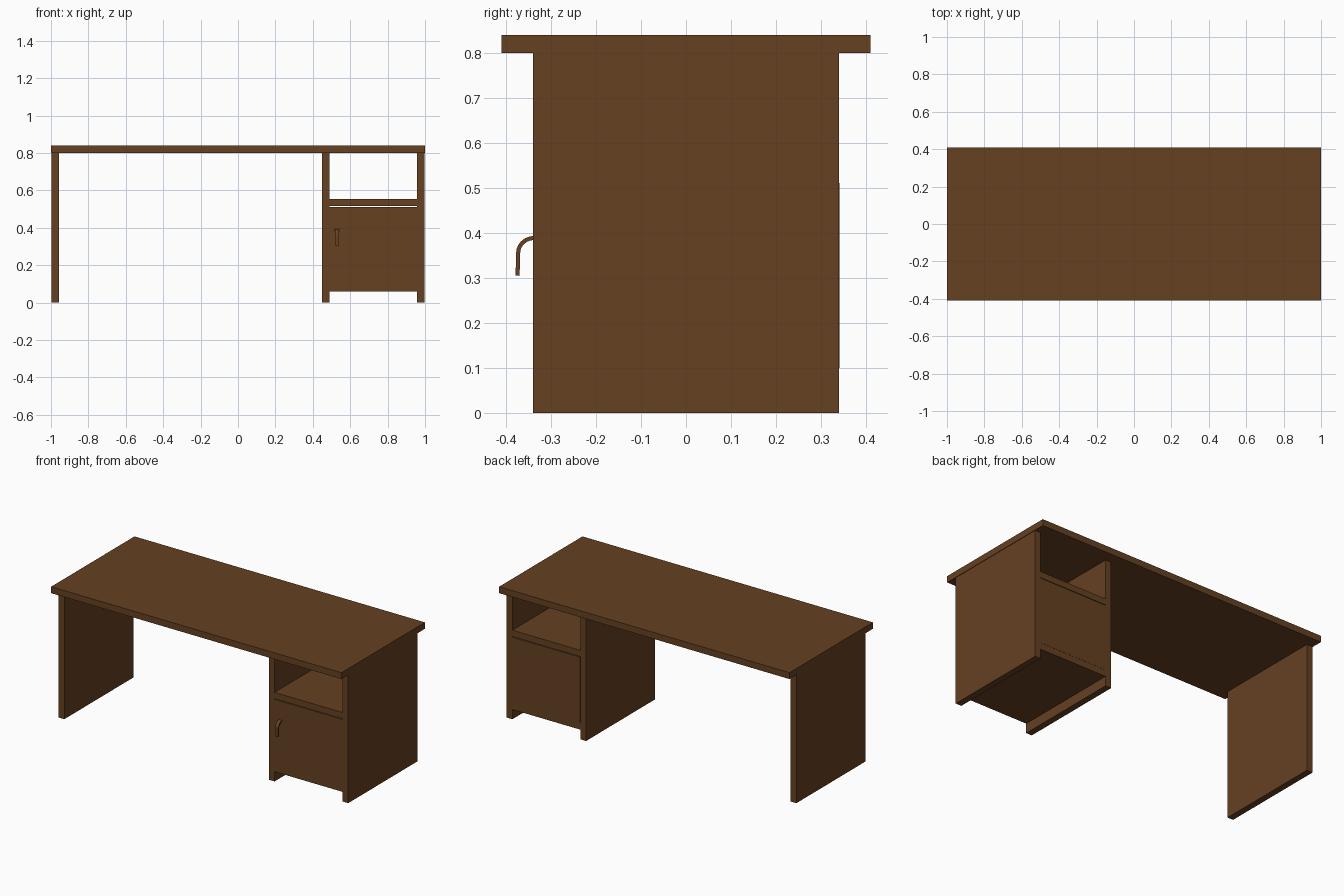
import bpy, bmesh, math

if "Cube" in bpy.data.objects:
    bpy.data.objects.remove(bpy.data.objects["Cube"])

wood = bpy.data.materials.new("dark brown wood")
wood.diffuse_color = (0.130, 0.052, 0.0155, 1)
wood.use_nodes = True
wood.node_tree.nodes["Principled BSDF"].inputs["Base Color"].default_value = wood.diffuse_color


def finish(name, bm):
    bmesh.ops.recalc_face_normals(bm, faces=bm.faces)
    me = bpy.data.meshes.new(name)
    bm.to_mesh(me)
    bm.free()
    me.materials.append(wood)
    ob = bpy.data.objects.new(name, me)
    bpy.context.collection.objects.link(ob)
    return ob


def box(name, x, y, z):
    bm = bmesh.new()
    bmesh.ops.create_cube(bm, size=1)
    for v in bm.verts:
        for i, (lo, hi) in enumerate((x, y, z)):
            v.co[i] = lo if v.co[i] < 0 else hi
    return finish(name, bm)


# Desk top and upright panels
box("desk_top", (-1, 1), (-0.41, 0.41), (0.80, 0.84))
depth = (-0.34, 0.34)
for name, x0 in (("left_panel", -0.998), ("inner_panel", 0.45), ("right_panel", 0.957)):
    box(name, (x0, x0 + 0.04), depth, (0, 0.80))

# Cupboard: shelf, floor, door and back
bay = (0.49, 0.957)
box("open_shelf", bay, depth, (0.515, 0.554))
box("cupboard_floor", bay, depth, (0.06, 0.10))
box("cupboard_door", bay, (-0.34, -0.32), (0.10, 0.511))
box("cupboard_back", bay, (0.321, 0.341), (0.10, 0.511))

# Curved handle: flat strip bent outwards and down, given in (y, z)
cy, cz, r = -0.338, 0.353, 0.036
path = [(cy + r * math.cos(a), cz + r * math.sin(a))
        for a in (math.radians(90 + 15 * i) for i in range(6))]
path += [(-0.3735, 0.345), (-0.3745, 0.305)]
half = 0.0045
bm = bmesh.new()
rings = []
for i, (y, z) in enumerate(path):
    a, b = path[max(i - 1, 0)], path[min(i + 1, len(path) - 1)]
    dy, dz = b[0] - a[0], b[1] - a[1]
    length = math.hypot(dy, dz)
    ny, nz = -dz / length * half, dy / length * half
    rings.append([bm.verts.new((x, y + s * ny, z + s * nz))
                  for x, s in ((0.519, -1), (0.541, -1), (0.541, 1), (0.519, 1))])
for p, q in zip(rings, rings[1:]):
    for k in range(4):
        bm.faces.new((p[k], p[(k + 1) % 4], q[(k + 1) % 4], q[k]))
bm.faces.new(rings[0])
bm.faces.new(rings[-1])
finish("door_handle", bm)
